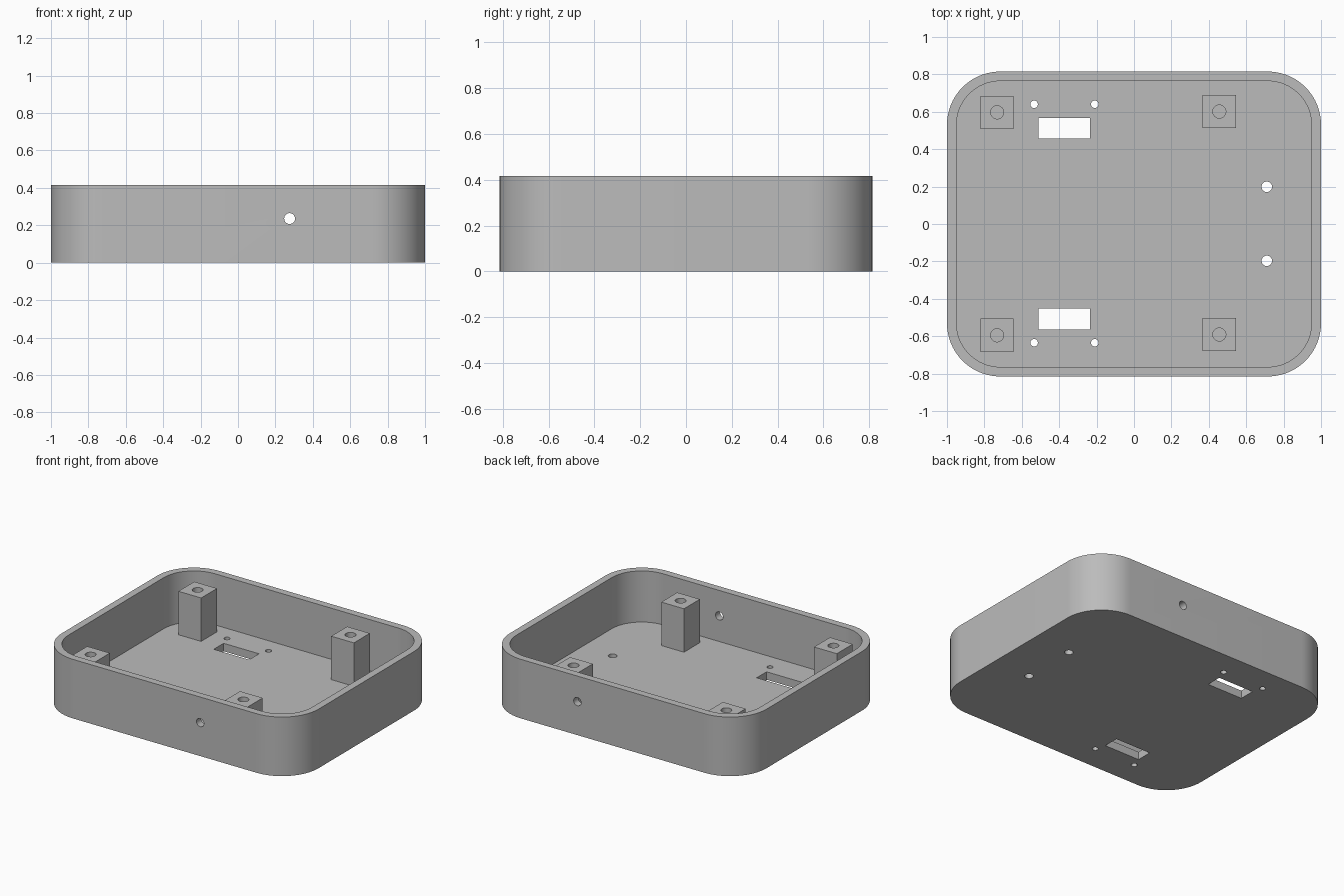
import bpy
import bmesh
from math import cos, sin, pi, radians

cube = bpy.data.objects.get("Cube")
if cube:
    bpy.data.objects.remove(cube, do_unlink=True)

HALF_X, HALF_Y, HEIGHT = 1.0, 0.815, 0.416
WALL, FLOOR, RADIUS = 0.051, 0.056, 0.285
POST_SIZE, POST_TOP = 0.177, 0.362

grey = bpy.data.materials.new("plain grey")
grey.use_nodes = True
grey.diffuse_color = (0.5, 0.5, 0.5, 1)
grey.node_tree.nodes["Principled BSDF"].inputs["Base Color"].default_value = grey.diffuse_color


def prism(name, outline, z0, z1):
    """Closed solid from a counter-clockwise outline."""
    bm = bmesh.new()
    base = bm.faces.new([bm.verts.new((x, y, z0)) for x, y in outline])
    top = bmesh.ops.extrude_face_region(bm, geom=[base])["geom"]
    verts = [v for v in top if isinstance(v, bmesh.types.BMVert)]
    bmesh.ops.translate(bm, verts=verts, vec=(0, 0, z1 - z0))
    bmesh.ops.recalc_face_normals(bm, faces=bm.faces)
    mesh = bpy.data.meshes.new(name)
    bm.to_mesh(mesh)
    bm.free()
    mesh.materials.append(grey)
    obj = bpy.data.objects.new(name, mesh)
    bpy.context.collection.objects.link(obj)
    return obj


def rounded(hx, hy, r, steps=20):
    points = []
    for quarter, (sx, sy) in enumerate([(1, 1), (-1, 1), (-1, -1), (1, -1)]):
        for i in range(steps + 1):
            a = (quarter + i / steps) * pi / 2
            points.append((sx * (hx - r) + r * cos(a), sy * (hy - r) + r * sin(a)))
    return points


def circle(x, y, r, n=32):
    return [(x + r * cos(2 * pi * i / n), y + r * sin(2 * pi * i / n)) for i in range(n)]


def rect(x, y, w, d):
    return [(x + sx * w / 2, y + sy * d / 2) for sx, sy in [(-1, -1), (1, -1), (1, 1), (-1, 1)]]


def cut(target, cutter):
    """Subtract the cutter for good and throw it away."""
    mod = target.modifiers.new("cut", 'BOOLEAN')
    mod.operation, mod.solver, mod.object = 'DIFFERENCE', 'EXACT', cutter
    bpy.context.view_layer.update()
    evaluated = target.evaluated_get(bpy.context.evaluated_depsgraph_get())
    mesh = bpy.data.meshes.new_from_object(evaluated)
    target.modifiers.clear()
    target.data = mesh
    bpy.data.objects.remove(cutter, do_unlink=True)


# Tray: rounded box hollowed from above
tray = prism("tray", rounded(HALF_X, HALF_Y, RADIUS), 0, HEIGHT)
cut(tray, prism("cavity", rounded(HALF_X - WALL, HALF_Y - WALL, RADIUS - WALL), FLOOR, HEIGHT + 0.1))

# Floor openings: two slots, each with a pair of screw holes
for slot_y, hole_y in [(0.513, 0.64), (-0.508, -0.635)]:
    cut(tray, prism("slot", rect(-0.372, slot_y, 0.276, 0.11), -0.1, 0.1))
    for x in (-0.534, -0.21):
        cut(tray, prism("screw_hole", circle(x, hole_y, 0.02), -0.1, 0.1))

# Floor openings: two round holes at one end
for y in (0.199, -0.197):
    cut(tray, prism("round_hole", circle(0.71, y, 0.028), -0.1, 0.1))

# Cable hole through front and back walls
drill = prism("drill", circle(0, 0, 0.029), -1, 1)
drill.rotation_euler.x = radians(90)
drill.location = (0.276, 0, 0.236)
cut(tray, drill)

# Mounting posts with blind screw holes
parts = [tray]
for name, x, y in [("back_right_post", -0.732, 0.597), ("front_right_post", -0.732, -0.595),
                   ("back_left_post", 0.456, 0.601), ("front_left_post", 0.456, -0.591)]:
    post = prism(name, rect(x, y, POST_SIZE, POST_SIZE), FLOOR - 0.01, POST_TOP)
    cut(post, prism("bore", circle(x, y, 0.035), POST_TOP - 0.22, POST_TOP + 0.1))
    parts.append(post)

# Smooth round walls, crisp edges
bpy.ops.object.select_all(action='DESELECT')
for obj in parts:
    obj.select_set(True)
bpy.context.view_layer.objects.active = tray
bpy.ops.object.shade_smooth_by_angle(angle=radians(30))
